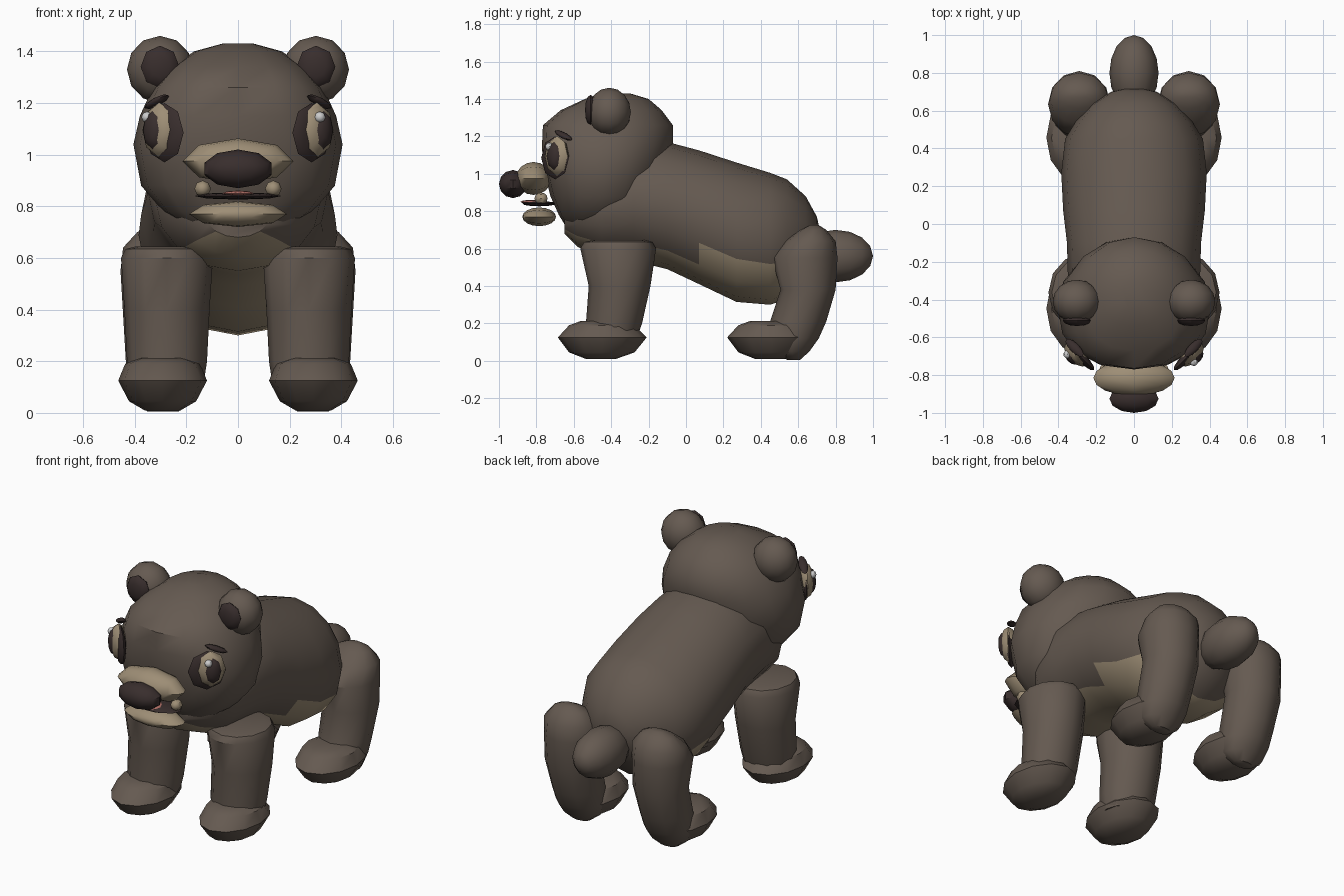
import bpy, bmesh, math
from mathutils import Vector


def material(name, rgb):
    m = bpy.data.materials.new(name)
    m.diffuse_color = (*rgb, 1)
    return m


FUR = material("fur", (0.13, 0.102, 0.082))
TAN = material("tan", (0.34, 0.27, 0.18))
DARK = material("dark", (0.04, 0.027, 0.026))
PINK = material("pink", (0.5, 0.18, 0.15))
WHITE = material("white", (0.75, 0.75, 0.75))


def finish(bm, name, mats, angle=40):
    bmesh.ops.recalc_face_normals(bm, faces=bm.faces[:])
    me = bpy.data.meshes.new(name)
    bm.to_mesh(me)
    bm.free()
    ob = bpy.data.objects.new(name, me)
    bpy.context.collection.objects.link(ob)
    for m in mats:
        me.materials.append(m)
    bpy.ops.object.select_all(action='DESELECT')
    ob.select_set(True)
    bpy.context.view_layer.objects.active = ob
    bpy.ops.object.shade_smooth_by_angle(angle=math.radians(angle))
    return ob


def power(v, e):
    return math.copysign(abs(v) ** e, v)


def loft(name, rings, axis='Z', x=0, n=12, square=2, paint=None):
    """Rings are (position on axis, low, high, half width)."""
    bm = bmesh.new()
    loops = []
    for t, lo, hi, r in rings:
        loop = []
        for i in range(n):
            a = 2 * math.pi * i / n
            c, s = math.cos(a), math.sin(a)
            e = 2 / square if s < -1e-6 else 1
            u = r * power(c, e)
            v = (lo + hi) / 2 + (hi - lo) / 2 * power(s, e)
            loop.append(bm.verts.new((x + u, v, t) if axis == 'Z' else (x + u, t, v)))
        loops.append(loop)
    for k in range(len(loops) - 1):
        for i in range(n):
            j = (i + 1) % n
            f = bm.faces.new((loops[k][i], loops[k][j], loops[k + 1][j], loops[k + 1][i]))
            if paint and paint((rings[k][0] + rings[k + 1][0]) / 2, 360 * (i + 0.5) / n):
                f.material_index = 1
    bm.faces.new(loops[0])
    bm.faces.new(loops[-1])
    return finish(bm, name, [FUR, TAN])


def ball(name, loc, radii, mat=FUR, rot=(0, 0, 0), seg=12, rows=8):
    """Ellipsoid with its poles on the local y axis."""
    bm = bmesh.new()
    bmesh.ops.create_uvsphere(bm, u_segments=seg, v_segments=rows, radius=1)
    for v in bm.verts:
        p = v.co.copy()
        v.co = Vector((p.x * radii[0], -p.z * radii[1], p.y * radii[2]))
    ob = finish(bm, name, [mat])
    ob.location, ob.rotation_euler = loc, rot
    return ob


# Body with the tan chest and belly
def is_belly(y, a):
    return abs(a - 270) < (45 if y < 0.07 else 67.5) and y < 0.5


loft("body", [
    (-0.65, 0.68, 0.84, 0.12), (-0.58, 0.61, 1.0, 0.23), (-0.45, 0.55, 1.1, 0.32),
    (-0.28, 0.535, 1.19, 0.35), (-0.10, 0.49, 1.17, 0.355), (0.07, 0.41, 1.125, 0.375),
    (0.27, 0.315, 1.06, 0.385), (0.45, 0.30, 1.005, 0.365), (0.54, 0.33, 0.97, 0.31),
    (0.64, 0.43, 0.88, 0.22), (0.70, 0.54, 0.77, 0.12), (0.715, 0.6, 0.7, 0.05)],
    axis='Y', n=16, paint=is_belly)

# Head
loft("head", [
    (0.66, -0.53, -0.35, 0.08), (0.715, -0.64, -0.28, 0.2), (0.78, -0.68, -0.23, 0.29),
    (0.88, -0.725, -0.16, 0.375), (1.04, -0.765, -0.10, 0.405), (1.15, -0.77, -0.07, 0.38),
    (1.26, -0.765, -0.07, 0.33), (1.34, -0.67, -0.13, 0.26), (1.40, -0.54, -0.2, 0.17),
    (1.43, -0.45, -0.3, 0.06)], n=16, square=2.4)

# Tail
ball("tail", (0, 0.80, 0.56), (0.13, 0.2, 0.14))

# Legs, feet, ears and eyes on both sides
for s, side in ((-1, "left"), (1, "right")):
    loft("front_leg_" + side, [
        (0.10, -0.52, -0.27, 0.14), (0.20, -0.535, -0.235, 0.155), (0.40, -0.52, -0.19, 0.165),
        (0.60, -0.565, -0.16, 0.178), (0.635, -0.545, -0.18, 0.16), (0.645, -0.5, -0.22, 0.12)],
        x=s * 0.275)
    loft("rear_leg_" + side, [
        (0.005, 0.54, 0.61, 0.06), (0.05, 0.47, 0.66, 0.12), (0.12, 0.44, 0.71, 0.14),
        (0.21, 0.45, 0.75, 0.145), (0.38, 0.505, 0.80, 0.155), (0.55, 0.46, 0.81, 0.165),
        (0.64, 0.53, 0.80, 0.155), (0.70, 0.61, 0.75, 0.1), (0.725, 0.66, 0.71, 0.04)],
        x=s * 0.29)
    for part, y in (("front_foot_", -0.445), ("rear_foot_", 0.46)):
        loft(part + side, [
            (0.01, y - 0.09, y + 0.07, 0.07), (0.045, y - 0.18, y + 0.17, 0.13),
            (0.125, y - 0.24, y + 0.235, 0.172), (0.19, y - 0.18, y + 0.17, 0.145),
            (0.212, y - 0.12, y + 0.1, 0.09)], x=s * 0.292)

    ball("ear_" + side, (s * 0.302, -0.41, 1.33), (0.128, 0.115, 0.13))
    ball("inner_ear_" + side, (s * 0.302, -0.51, 1.34), (0.075, 0.03, 0.082), DARK, seg=8, rows=6)

    turn = s * math.radians(45)
    ball("eye_patch_" + side, (s * 0.285, -0.70, 1.085), (0.105, 0.025, 0.115), DARK, (0, 0, turn), 8, 6)
    ball("eye_rim_" + side, (s * 0.305, -0.69, 1.095), (0.08, 0.045, 0.108), TAN, (0, 0, turn), 8, 6)
    ball("pupil_" + side, (s * 0.328, -0.705, 1.095), (0.048, 0.03, 0.077), DARK, (0, 0, turn), 8, 6)
    ball("brow_" + side, (s * 0.315, -0.655, 1.205), (0.068, 0.025, 0.016), DARK,
         (0, s * 0.38, turn), 8, 6)
    ball("mouth_corner_" + side, (s * 0.137, -0.775, 0.868), (0.032, 0.035, 0.032), TAN, seg=8, rows=6)

# Eye glints, which both sit to the same side
ball("glint_left", (-0.352, -0.69, 1.145), (0.022, 0.022, 0.022), WHITE, seg=8, rows=6)
ball("glint_right", (0.317, -0.73, 1.145), (0.022, 0.022, 0.022), WHITE, seg=8, rows=6)

# Muzzle, nose and mouth
ball("muzzle", (0, -0.815, 0.975), (0.215, 0.095, 0.088), TAN, seg=8, rows=8)
ball("nose", (0, -0.925, 0.945), (0.137, 0.075, 0.075), DARK, seg=10, rows=6)
ball("jaw", (0, -0.785, 0.77), (0.19, 0.09, 0.05), TAN, seg=8, rows=8)
ball("mouth", (0, -0.785, 0.84), (0.17, 0.09, 0.014), DARK, seg=8, rows=6)
ball("tongue", (0, -0.82, 0.85), (0.062, 0.065, 0.011), PINK, seg=8, rows=6)
